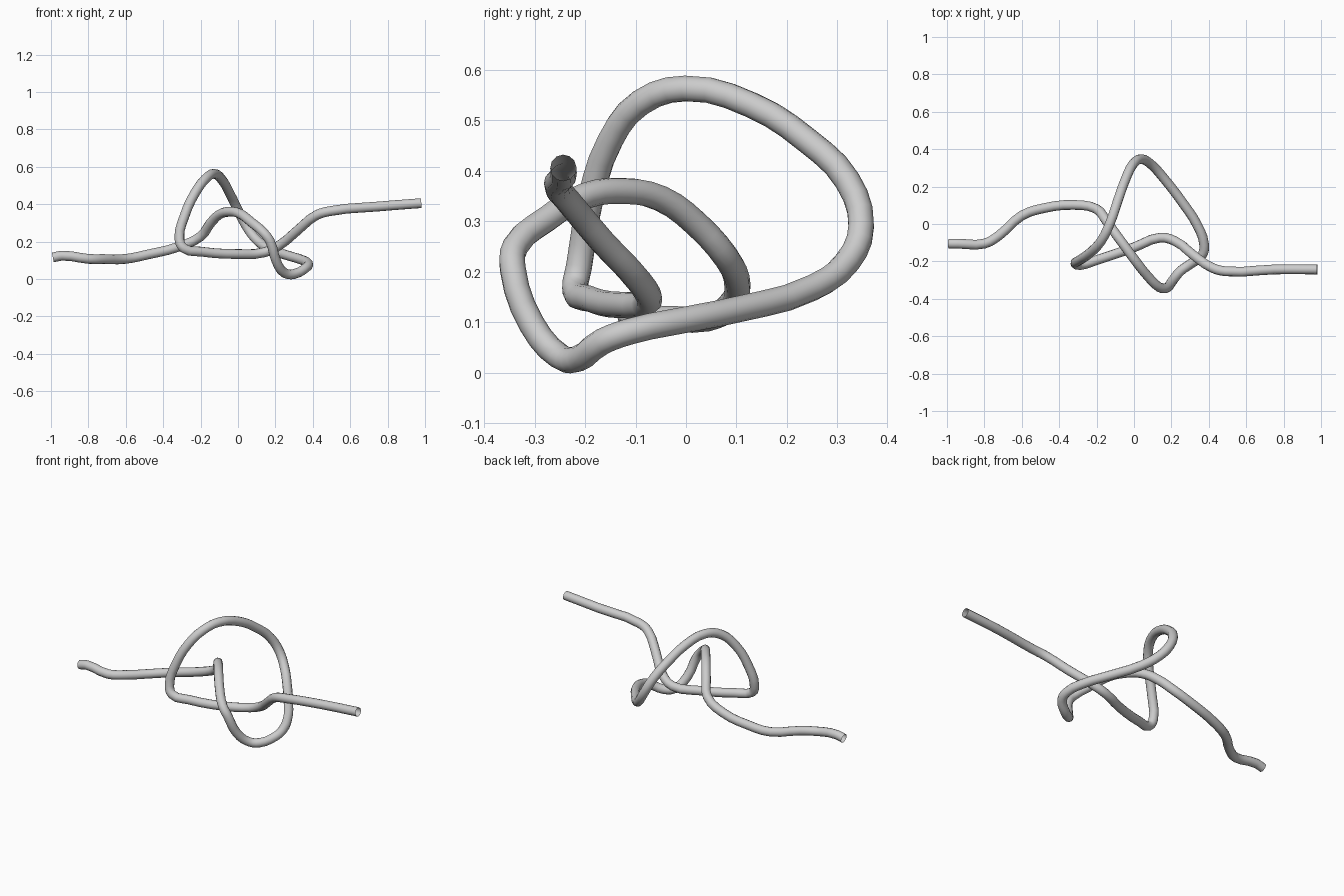
import bpy

# Centre line of the knotted rope, from the left end to the right end
path = [
    (-0.99, -0.105, 0.115), (-0.94, -0.105, 0.125), (-0.80, -0.105, 0.108),
    (-0.72, -0.06, 0.107), (-0.60, 0.045, 0.108), (-0.48, 0.085, 0.132),
    (-0.32, 0.102, 0.172), (-0.20, 0.08, 0.228), (-0.15, 0.02, 0.295),
    (-0.10, -0.05, 0.345), (-0.045, -0.125, 0.36), (0.01, -0.20, 0.35),
    (0.07, -0.275, 0.305), (0.135, -0.338, 0.25), (0.17, -0.343, 0.205),
    (0.205, -0.305, 0.095), (0.25, -0.25, 0.032), (0.30, -0.215, 0.027),
    (0.365, -0.165, 0.062), (0.375, -0.11, 0.082), (0.335, 0.0, 0.105),
    (0.27, 0.10, 0.125), (0.155, 0.25, 0.168), (0.09, 0.32, 0.22),
    (0.04, 0.347, 0.29), (-0.005, 0.32, 0.38), (-0.045, 0.24, 0.46),
    (-0.085, 0.13, 0.53), (-0.13, 0.0, 0.563), (-0.175, -0.09, 0.535),
    (-0.23, -0.15, 0.46), (-0.285, -0.19, 0.34), (-0.313, -0.212, 0.21),
    (-0.29, -0.22, 0.165), (-0.20, -0.193, 0.147), (0.0, -0.125, 0.134),
    (0.14, -0.073, 0.143), (0.22, -0.092, 0.18), (0.32, -0.168, 0.262),
    (0.42, -0.235, 0.342), (0.49, -0.253, 0.363), (0.75, -0.243, 0.388),
    (0.98, -0.243, 0.406),
]

# Smooth spline with a round, open-ended bevel
curve = bpy.data.curves.new("knotted_rope", "CURVE")
curve.dimensions = "3D"
curve.resolution_u = 3
curve.bevel_depth = 0.026
curve.bevel_resolution = 4
curve.use_fill_caps = False
spline = curve.splines.new("BEZIER")
spline.bezier_points.add(len(path) - 1)
for point, co in zip(spline.bezier_points, path):
    point.co = co
    point.handle_left_type = point.handle_right_type = "AUTO"

# Turn the spline into a smooth-shaded mesh
rope = bpy.data.objects.new("knotted_rope", curve)
bpy.context.collection.objects.link(rope)
bpy.context.view_layer.objects.active = rope
rope.select_set(True)
bpy.ops.object.convert(target="MESH")
bpy.ops.object.shade_smooth()
